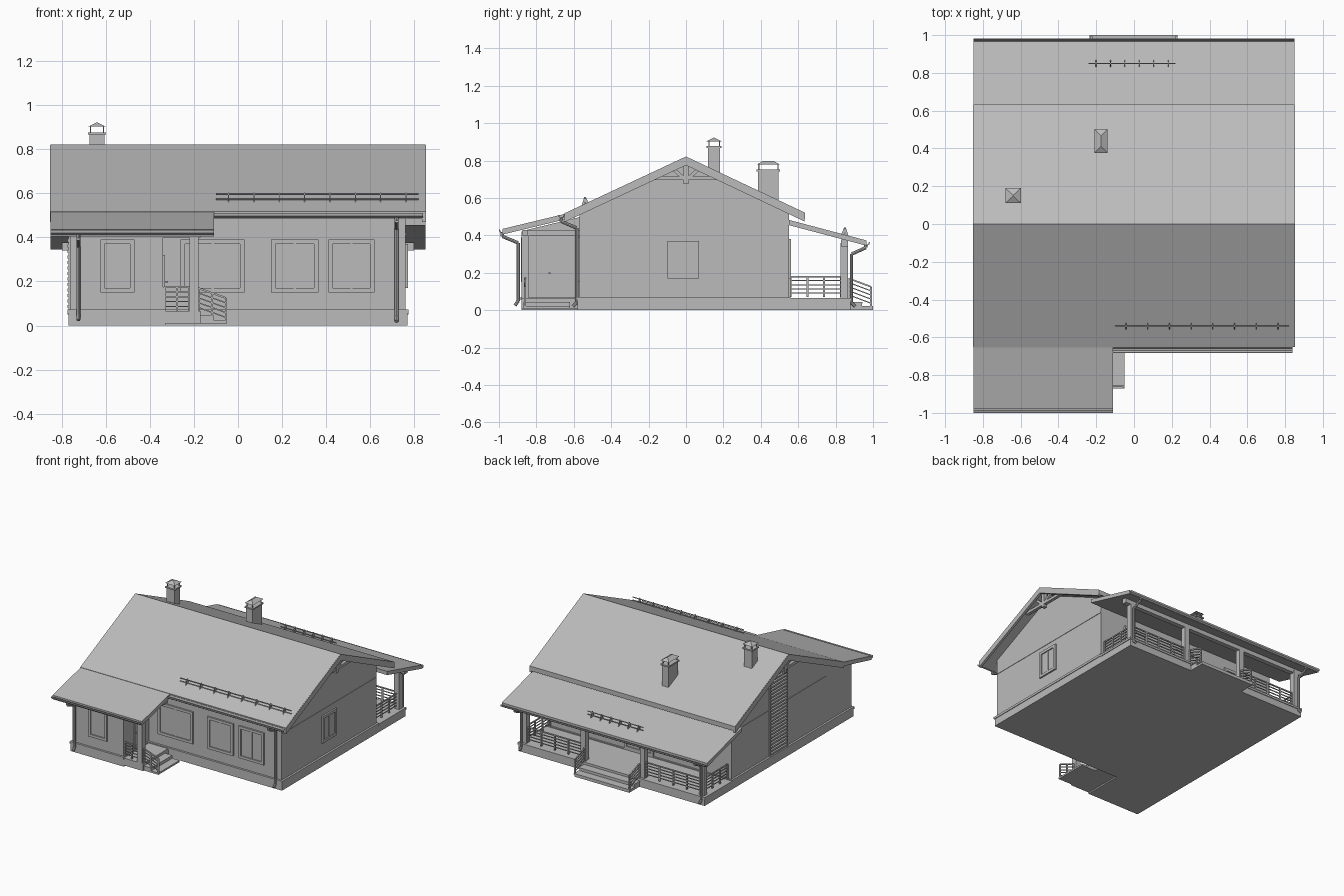
import bpy, bmesh
from mathutils import Vector, Matrix

old = bpy.data.objects.get("Cube")
if old:
    bpy.data.objects.remove(old, do_unlink=True)

grey = bpy.data.materials.new("plain_grey")
grey.use_nodes = True
COLOUR = (0.5, 0.5, 0.5, 1)
grey.diffuse_color = COLOUR
grey.node_tree.nodes["Principled BSDF"].inputs["Base Color"].default_value = COLOUR

parts = {}


def mesh_of(name):
    return parts.setdefault(name, bmesh.new())


def prism(name, profile, x0, x1):
    """Extrude a (y, z) profile along x."""
    bm = mesh_of(name)
    a = [bm.verts.new((x0, y, z)) for y, z in profile]
    b = [bm.verts.new((x1, y, z)) for y, z in profile]
    new = [bm.faces.new(a), bm.faces.new(b[::-1])]
    for i in range(len(a)):
        j = (i + 1) % len(a)
        new.append(bm.faces.new((a[j], a[i], b[i], b[j])))
    bmesh.ops.recalc_face_normals(bm, faces=new)


def box(name, x0, x1, y0, y1, z0, z1):
    prism(name, [(y0, z0), (y1, z0), (y1, z1), (y0, z1)], x0, x1)


def bar(name, p, q, r=0.004, sides=4):
    p, q = Vector(p), Vector(q)
    d = q - p
    turn = d.to_track_quat('Z', 'Y').to_matrix().to_4x4()
    spin = Matrix.Rotation(0.7854 if sides == 4 else 0, 4, 'Z')
    bmesh.ops.create_cone(mesh_of(name), cap_ends=True, segments=sides, radius1=r, radius2=r,
                          depth=d.length, matrix=Matrix.Translation((p + q) / 2) @ turn @ spin)


def slab(name, top, x0, x1, t=0.035):
    """Roof sheet: a top line in (y, z) thickened downwards."""
    prism(name, top + [(y, z - t) for y, z in reversed(top)], x0, x1)


def railing(name, p, q, posts=2, h=0.11):
    p, q = Vector(p), Vector(q)
    for i in range(1, 6):
        up = Vector((0, 0, h * i / 5))
        bar(name, p + up, q + up, 0.006 if i == 5 else 0.004)
    for i in range(posts):
        c = p.lerp(q, i / (posts - 1))
        bar(name, c, c + Vector((0, 0, h)), 0.007)


def plate(name, axis, pos, out, a0, a1, z0, z1):
    lo, hi = sorted((pos, pos + out))
    if axis == 'y':
        box(name, a0, a1, lo, hi, z0, z1)
    else:
        box(name, lo, hi, a0, a1, z0, z1)


def window(name, axis, pos, out, a0, a1, z0, z1, mullions=1):
    w = 0.02
    for r in ((a0, a1, z0, z0 + w), (a0, a1, z1 - w, z1),
              (a0, a0 + w, z0 + w, z1 - w), (a1 - w, a1, z0 + w, z1 - w)):
        plate(name, axis, pos, out * 0.012, *r)
    plate(name, axis, pos, out * 0.004, a0 + w, a1 - w, z0 + w, z1 - w)
    for i in range(mullions):
        c = a0 + (a1 - a0) * (i + 1) / (mullions + 1)
        plate(name, axis, pos, out * 0.008, c - 0.005, c + 0.005, z0 + w, z1 - w)


# Foundation, terrace and entry porch floors
W = 0.76
box("foundation", -0.77, 0.77, -0.58, 0.56, 0, 0.055)
box("foundation", -0.77, -0.33, -0.88, -0.58, 0, 0.055)
box("plinth_ledge", -0.775, 0.775, -0.585, 0.56, 0.055, 0.072)
box("plinth_ledge", -0.775, -0.33, -0.885, -0.585, 0.055, 0.072)
box("terrace_floor", -0.77, 0.77, 0.56, 0.88, 0, 0.05)
box("terrace_floor", -0.775, 0.775, 0.56, 0.885, 0.05, 0.065)
box("porch_floor", -0.33, -0.17, -0.88, -0.58, 0.01, 0.065)

# Walls
prism("main_walls", [(-0.57, 0.06), (0.55, 0.06), (0.55, 0.53), (0, 0.79), (-0.57, 0.52)], -W, W)
prism("entry_wing_walls", [(-0.87, 0.06), (-0.56, 0.06), (-0.56, 0.5), (-0.87, 0.425)], -W, -0.34)
for s in (-1, 1):
    plate("wall_belt", 'x', s * W, s * 0.003, -0.57, 0.55, 0.41, 0.417)

# Roof sheets
slab("main_roof", [(-0.65, 0.518), (0, 0.822), (0.635, 0.522)], -0.85, 0.85)
slab("entry_roof", [(-0.62, 0.525), (-0.66, 0.512), (-0.98, 0.435)], -0.85, -0.11, 0.03)
slab("terrace_roof", [(0.55, 0.483), (0.965, 0.373)], -0.85, 0.85, 0.028)
for x0, x1 in ((-0.853, -0.835), (0.835, 0.853)):
    slab("barge_boards", [(-0.65, 0.516), (0, 0.82), (0.633, 0.52)], x0, x1, 0.045)

# Gable trusses and wall-top beams
for s in (-1, 1):
    x = s * 0.81
    box("gable_truss", x - 0.012, x + 0.012, -0.19, 0.19, 0.695, 0.715)
    box("gable_truss", x - 0.014, x + 0.014, -0.013, 0.013, 0.675, 0.79)
    for t in (-1, 1):
        bar("gable_truss", (x, 0, 0.695), (x, t * 0.08, 0.765), 0.013)
box("terrace_beam", -0.8, 0.8, 0.83, 0.865, 0.34, 0.378)
box("porch_beam", -0.36, -0.17, -0.875, -0.845, 0.4, 0.43)
box("porch_beam", -0.215, -0.185, -0.86, -0.57, 0.4, 0.43)

# Posts
POSTS = (-0.735, -0.245, 0.245, 0.735)
for x in POSTS:
    box("terrace_posts", x - 0.02, x + 0.02, 0.827, 0.867, 0.06, 0.36)
box("porch_post", -0.22, -0.18, -0.88, -0.84, 0.06, 0.42)

# Railings
for s in (-1, 1):
    railing("terrace_railing", (s * 0.265, 0.85, 0.07), (s * 0.715, 0.85, 0.07), 5)
    railing("terrace_railing", (s * 0.735, 0.56, 0.07), (s * 0.735, 0.827, 0.07), 4)
    railing("terrace_step_railing", (s * 0.225, 0.87, 0.06), (s * 0.225, 0.99, 0.015), 2)
railing("porch_railing", (-0.335, -0.86, 0.065), (-0.22, -0.86, 0.065), 3)
railing("porch_step_railing", (-0.18, -0.86, 0.06), (-0.055, -0.86, 0.015), 3)

# Steps
for i in range(2):
    d, z = 0.06 * i, 0.045 - 0.022 * i
    box("terrace_steps", -0.23, 0.225, 0.88 + d, 0.94 + d, 0, z)
    box("terrace_steps", -0.235, 0.23, 0.88 + d, 0.943 + d * 0.95, z - 0.008, z)
    box("porch_steps", -0.17 + d, -0.11 + d, -0.87, -0.62, 0.01, z)

# Windows and doors
for x0, x1, m in ((-0.26, 0.03, 1), (0.15, 0.365, 1), (0.41, 0.62, 1)):
    window("front_windows", 'y', -0.57, -1, x0, x1, 0.15, 0.39, m)
window("wing_window", 'y', -0.87, -1, -0.625, -0.47, 0.15, 0.39, 0)
window("gable_window", 'x', W, 1, -0.1, 0.07, 0.17, 0.37)
for s in (-1, 1):
    window("back_windows", 'y', 0.55, 1, s * 0.45 - 0.1, s * 0.45 + 0.1, 0.17, 0.38)
window("terrace_door", 'y', 0.55, 1, -0.12, 0.12, 0.073, 0.38)
plate("entry_door", 'x', -0.34, 0.008, -0.745, -0.63, 0.075, 0.32)
box("door_handle", -0.335, -0.318, -0.735, -0.725, 0.195, 0.203)

# Slatted wall strip on the side gable
for i in range(24):
    z = 0.08 + i * 0.025
    plate("side_slats", 'x', -W, -0.014, -0.1, 0.1, z, z + 0.013)
for y in (-0.1, 0.1):
    plate("side_slats", 'x', -W, -0.01, y - 0.006, y + 0.006, 0.07, 0.68)

# Chimneys with raised caps
for x, y, hx, hy, base, top in ((-0.64, 0.15, 0.033, 0.032, 0.7, 0.875),
                                (-0.175, 0.44, 0.027, 0.055, 0.55, 0.75)):
    box("chimneys", x - hx, x + hx, y - hy, y + hy, base, top)
    e = 0.008
    box("chimneys", x - hx - e, x + hx + e, y - hy - e, y + hy + e, top - 0.008, top + 0.002)
    for sx in (-1, 1):
        for sy in (-1, 1):
            c = (x + sx * (hx - 0.004), y + sy * (hy - 0.004))
            bar("chimney_caps", (*c, top), (*c, top + 0.03), 0.004)
    bm = mesh_of("chimney_caps")
    rim = [bm.verts.new((x + a * (hx + e), y + b * (hy + e), top + 0.028))
           for a, b in ((-1, -1), (1, -1), (1, 1), (-1, 1))]
    r = hy - hx if hy > hx + 0.01 else 0.002
    tips = [bm.verts.new((x, y + s * r, top + 0.048)) for s in (-1, 1)]
    bm.faces.new(rim[::-1])
    bm.faces.new((rim[0], rim[1], tips[0]))
    bm.faces.new((rim[2], rim[3], tips[1]))
    bm.faces.new((rim[1], rim[2], tips[1], tips[0]))
    bm.faces.new((rim[3], rim[0], tips[0], tips[1]))


# Snow guards
def snow_guard(x0, x1, y, z, slope, n):
    for dz in (-0.012, 0.01):
        bar("snow_guards", (x0, y, z + dz), (x1, y, z + dz), 0.004, 6)
    for i in range(n):
        x = x0 + (x1 - x0) * (i + 0.5) / n
        prism("snow_guards", [(y - 0.02, z - 0.025 - slope * 0.02), (y + 0.02, z - 0.025 + slope * 0.02),
                              (y + 0.004, z + 0.018), (y - 0.004, z + 0.018)], x - 0.002, x + 0.002)


snow_guard(-0.1, 0.82, -0.54, 0.587, 0.465, 8)
snow_guard(-0.24, 0.22, 0.85, 0.425, -0.265, 6)


# Gutters and downspouts
def gutter(x0, x1, y, z, s):
    shape = [(0, 0), (0.005, -0.015), (0.02, -0.02), (0.031, -0.012), (0.033, 0),
             (0.029, 0), (0.02, -0.014), (0.008, -0.011), (0.004, 0)]
    prism("gutters", [(y + s * a, z + b) for a, b in shape], x0, x1)


gutter(-0.85, -0.11, -0.967, 0.432, -1)
gutter(-0.11, 0.84, -0.65, 0.51, -1)
gutter(-0.85, 0.85, 0.95, 0.365, 1)


def downspout(x, path):
    pts = [(x, y, z) for y, z in path]
    for p, q in zip(pts, pts[1:]):
        bar("downspouts", p, q, 0.009, 8)


downspout(-0.725, [(-0.982, 0.415), (-0.982, 0.395), (-0.897, 0.36), (-0.897, 0.05), (-0.915, 0.025)])
downspout(0.72, [(-0.667, 0.49), (-0.667, 0.475), (-0.585, 0.44), (-0.585, 0.04), (-0.605, 0.02)])
for s in (-1, 1):
    downspout(s * 0.745, [(0.962, 0.35), (0.962, 0.335), (0.885, 0.3), (0.885, 0.04), (0.905, 0.02)])

# Turn every part into an object
for name, bm in parts.items():
    mesh = bpy.data.meshes.new(name)
    bm.to_mesh(mesh)
    bm.free()
    mesh.materials.append(grey)
    bpy.context.collection.objects.link(bpy.data.objects.new(name, mesh))
